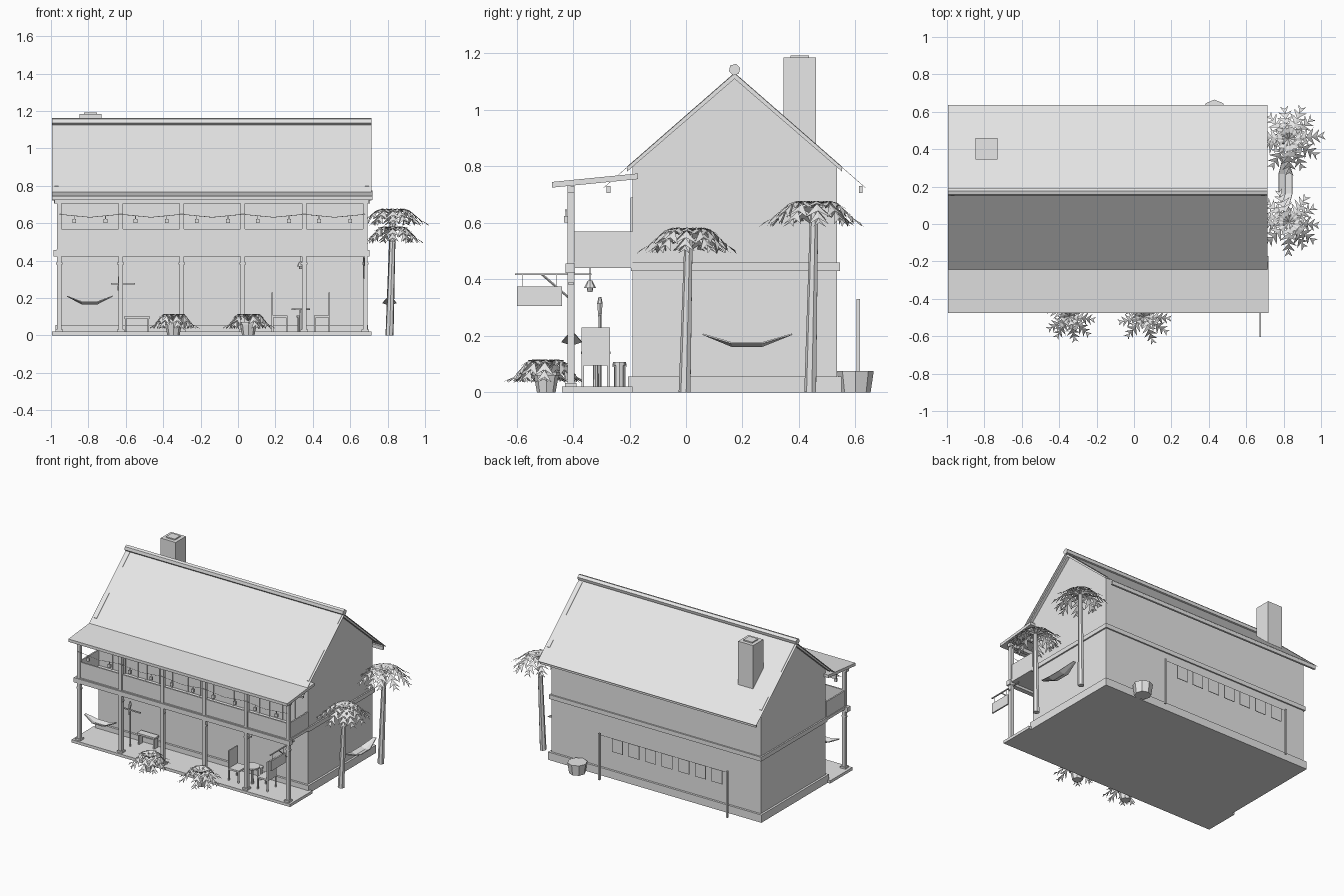
import bpy, bmesh, random
from math import cos, sin, pi, tau
from mathutils import Vector

random.seed(4)
cube = bpy.data.objects.get("Cube")
if cube:
    bpy.data.objects.remove(cube)

mat = bpy.data.materials.new("plain_grey")
mat.use_nodes = True
GREY = (0.8, 0.8, 0.8, 1)
mat.diffuse_color = GREY
mat.node_tree.nodes["Principled BSDF"].inputs["Base Color"].default_value = GREY


def finish(name, bm, recalc=True):
    if recalc:
        bmesh.ops.recalc_face_normals(bm, faces=bm.faces)
    me = bpy.data.meshes.new(name)
    bm.to_mesh(me)
    bm.free()
    me.materials.append(mat)
    ob = bpy.data.objects.new(name, me)
    bpy.context.collection.objects.link(ob)
    return ob


def prism(name, profile, x0, x1):
    """Extrude a (y, z) outline along x."""
    bm = bmesh.new()
    face = bm.faces.new([bm.verts.new((x0, y, z)) for y, z in profile])
    new = bmesh.ops.extrude_face_region(bm, geom=[face])["geom"]
    bmesh.ops.translate(bm, vec=(x1 - x0, 0, 0),
                        verts=[v for v in new if isinstance(v, bmesh.types.BMVert)])
    return finish(name, bm)


def box(name, x0, x1, y0, y1, z0, z1):
    return prism(name, [(y0, z0), (y1, z0), (y1, z1), (y0, z1)], x0, x1)


def tube(name, a, b, r0, r1, sides=8):
    """Tapered rod between two points."""
    a, b = Vector(a), Vector(b)
    bm = bmesh.new()
    bmesh.ops.create_cone(bm, cap_ends=True, segments=sides, radius1=r0,
                          radius2=r1, depth=(b - a).length)
    bm.transform((b - a).to_track_quat('Z', 'Y').to_matrix().to_4x4())
    bmesh.ops.translate(bm, vec=(a + b) / 2, verts=bm.verts)
    return finish(name, bm)


def crown(name, centre, radius, drop, fronds, rise):
    """Arched fronds with pointed leaflets on both sides of a rib."""
    bm = bmesh.new()
    c, steps = Vector(centre), 6
    for i in range(fronds):
        ang = tau * i / fronds + random.uniform(-0.2, 0.2)
        out, side = Vector((cos(ang), sin(ang), 0)), Vector((-sin(ang), cos(ang), 0))
        reach = radius * random.uniform(0.85, 1)

        def rib(t):
            z = rise * sin(pi * min(t * 1.3, 1)) - drop * t * t
            return c + out * reach * t + Vector((0, 0, z))
        for k in range(steps):
            t0, t1 = k / steps, (k + 1) / steps
            p, q = rib(t0), rib(t1)
            width = radius * (0.12 + 0.16 * sin(pi * t1))
            for s in (-1, 1):
                tip = p + (q - p) * 1.5 + side * s * width - Vector((0, 0, width * 0.25))
                bm.faces.new([bm.verts.new(v) for v in (p, q, tip)])
    return finish(name, bm, False)


def hammock(name, points, across, half):
    """Sagging cloth: points along its length, widest in the middle."""
    bm = bmesh.new()
    rows = []
    for i, p in enumerate(points):
        w = half * (0.25 if i in (0, len(points) - 1) else 1)
        lift = Vector((0, 0, 0.012 if w == half else 0))
        d = Vector(across) * w
        rows.append([bm.verts.new(Vector(p) + o) for o in (d + lift, Vector(), lift - d)])
    for a, b in zip(rows, rows[1:]):
        for j in (0, 1):
            bm.faces.new((a[j], a[j + 1], b[j + 1], b[j]))
    ob = finish(name, bm)
    solid = ob.modifiers.new("thickness", 'SOLIDIFY')
    solid.thickness = 0.005
    return ob


# House body
L, R = -0.995, 0.715
RIDGE, TOP, SLOPE = 0.172, 1.13, 0.873
prism("house_walls", [(-0.19, 0), (0.535, 0), (0.535, 0.8), (RIDGE, 1.11), (-0.19, 0.8)], -0.96, 0.68)
box("plinth", -0.975, 0.695, -0.205, 0.55, 0, 0.055)
box("wall_band", -0.97, 0.69, -0.195, 0.545, 0.43, 0.46)

# Main roof: thin slopes, end rafters, eave boards and ridge cap
for side, tag in ((-1, "front"), (1, "back")):
    def at(run, down=0):
        return RIDGE + side * run, TOP - SLOPE * run - down
    prism("roof_" + tag, [at(0), at(0.464), at(0.464, 0.002), at(0, 0.002)], L, R)
    for x in (L + 0.015, R - 0.035):
        prism("rafter_" + tag, [at(0, -0.002), at(0.381, -0.002), at(0.381, 0.016), at(0, 0.02)], x, x + 0.02)
    y = RIDGE + side * 0.447
    box("eave_board_" + tag, L + 0.01, R - 0.01, y - 0.007, y + 0.007, 0.705, 0.73)
prism("ridge_cap", [(RIDGE + 0.021 * cos(i * tau / 6 + 0.3), 1.143 + 0.021 * sin(i * tau / 6 + 0.3))
                    for i in range(6)], L, R)
box("chimney", -0.847, -0.73, 0.345, 0.46, 0.8, 1.185)
box("chimney_cap", -0.823, -0.754, 0.37, 0.435, 1.185, 1.193)

# Veranda and balcony
box("veranda_floor", L, R, -0.44, -0.19, 0, 0.02)
prism("veranda_roof", [(-0.475, 0.725), (-0.17, 0.755), (-0.17, 0.775), (-0.475, 0.745)], L, R + 0.003)
box("balcony_floor", -0.97, 0.69, -0.42, -0.19, 0.44, 0.46)
box("balcony_beam", -0.987, 0.703, -0.427, -0.393, 0.423, 0.456)
box("top_beam", -0.98, 0.7, -0.42, -0.395, 0.705, 0.73)
box("parapet_front", -0.965, 0.685, -0.412, -0.402, 0.456, 0.57)
for x in (-0.965, 0.675):
    box("parapet_side", x, x + 0.01, -0.395, -0.19, 0.456, 0.57)
posts = [-0.955 + 0.327 * i for i in range(6)]
for x in posts:
    box("post", x - 0.012, x + 0.012, -0.42, -0.395, 0.02, 0.73)
    box("post_base", x - 0.02, x + 0.02, -0.428, -0.388, 0.02, 0.032)
    box("post_bracket", x - 0.018, x + 0.018, -0.416, -0.399, 0.38, 0.39)

# Balcony doors as shallow frames
for x in (-0.75, -0.48, -0.16, 0.2, 0.48):
    for dx in (-0.1, 0, 0.1):
        box("door_frame", x + dx - 0.005, x + dx + 0.005, -0.197, -0.19, 0.46, 0.69)
    box("door_lintel", x - 0.105, x + 0.105, -0.197, -0.19, 0.68, 0.69)

# String of lanterns
for a, b in zip(posts, posts[1:]):
    mid = (a + b) / 2
    for p, q in ((a, mid), (mid, b)):
        ends = [(v, -0.425, 0.632 if v == mid else 0.648) for v in (p, q)]
        tube("lantern_wire", *ends, 0.0015, 0.0015, 4)
    for x in (a + 0.08, b - 0.08):
        box("lantern", x - 0.01, x + 0.01, -0.432, -0.418, 0.602, 0.624)
        box("lantern_hook", x - 0.002, x + 0.002, -0.427, -0.423, 0.62, 0.642)

# Hanging sign
box("sign_bar", 0.671, 0.679, -0.605, -0.335, 0.415, 0.421)
box("sign_board", 0.67, 0.68, -0.598, -0.44, 0.305, 0.375)
tube("sign_brace", (0.675, -0.51, 0.417), (0.675, -0.415, 0.335), 0.004, 0.004, 4)
for y in (-0.58, -0.46):
    box("sign_hanger", 0.674, 0.676, y - 0.001, y + 0.001, 0.375, 0.417)

# Chairs facing a small table, stool and bench
for back, s in ((0.18, 1), (0.492, -1)):
    xs = sorted((back, back + s * 0.085))
    box("chair_seat", *xs, -0.37, -0.27, 0.095, 0.107)
    box("chair_back", *sorted((back, back + s * 0.008)), -0.37, -0.27, 0.105, 0.23)
    for x in (xs[0], xs[1] - 0.009):
        for y in (-0.37, -0.279):
            box("chair_leg", x, x + 0.009, y, y + 0.009, 0.02, 0.1)
tube("table_top", (0.336, -0.32, 0.135), (0.336, -0.32, 0.145), 0.052, 0.052, 10)
tube("table_leg", (0.336, -0.32, 0.02), (0.336, -0.32, 0.135), 0.01, 0.008)
tube("stool", (0.336, -0.235, 0.02), (0.336, -0.235, 0.095), 0.018, 0.018)
tube("stool_top", (0.336, -0.235, 0.095), (0.336, -0.235, 0.107), 0.023, 0.023)
box("bench_seat", -0.61, -0.47, -0.26, -0.21, 0.09, 0.102)
for x in (-0.605, -0.485):
    box("bench_leg", x, x + 0.01, -0.255, -0.215, 0.02, 0.09)

# Perch with a bird, and a hanging lamp
tube("perch_pole", (-0.63, -0.305, 0.02), (-0.63, -0.305, 0.275), 0.005, 0.005, 6)
box("perch_bar", -0.68, -0.55, -0.309, -0.301, 0.272, 0.28)
tube("bird_body", (-0.64, -0.305, 0.24), (-0.63, -0.305, 0.315), 0.004, 0.011, 6)
tube("bird_head", (-0.63, -0.305, 0.315), (-0.63, -0.305, 0.337), 0.01, 0.005, 6)
tube("lamp_shade", (0.336, -0.34, 0.37), (0.336, -0.34, 0.395), 0.021, 0.008)
tube("lamp_bulb", (0.336, -0.34, 0.355), (0.336, -0.34, 0.37), 0.009, 0.011)
tube("lamp_cord", (0.336, -0.34, 0.39), (0.336, -0.34, 0.44), 0.002, 0.002, 4)

# Hammocks
SAG = ((0, 0.208), (0.33, 0.165), (0.66, 0.165), (1, 0.208))
hammock("hammock_front", [(-0.915 + 0.245 * t, -0.405, z) for t, z in SAG], (0, 1, 0), 0.036)
hammock("hammock_side", [(0.81, 0.06 + 0.315 * t, z) for t, z in SAG], (1, 0, 0), 0.036)

# Palms
for tag, y, h, r in (("front", 0, 0.56, 0.175), ("back", 0.445, 0.655, 0.185)):
    tube("palm_trunk_" + tag, (0.81, y - 0.004, 0), (0.828, y + 0.01, h), 0.022, 0.015, 7)
    crown("palm_crown_" + tag, (0.828, y + 0.01, h), r, 0.055, 11, 0.03)

# Potted plants and back tub
for x in (-0.345, 0.055):
    tube("pot", (x, -0.495, 0), (x, -0.495, 0.07), 0.033, 0.046, 8)
    tube("pot_rim", (x, -0.495, 0.06), (x, -0.495, 0.072), 0.051, 0.051, 8)
    crown("pot_leaves", (x, -0.495, 0.075), 0.145, 0.03, 9, 0.045)
tube("tub", (0.43, 0.6, 0), (0.43, 0.6, 0.075), 0.054, 0.065, 8)

# Clothesline
for x in (0.25, -0.75):
    box("line_pole", x - 0.006, x + 0.006, 0.604, 0.616, 0, 0.33)
box("clothes_line", -0.75, 0.25, 0.609, 0.611, 0.318, 0.32)
for i in range(7):
    x = 0.11 - i * 0.13
    box("cloth", x - 0.042, x + 0.042, 0.608, 0.612, 0.225, 0.319)
